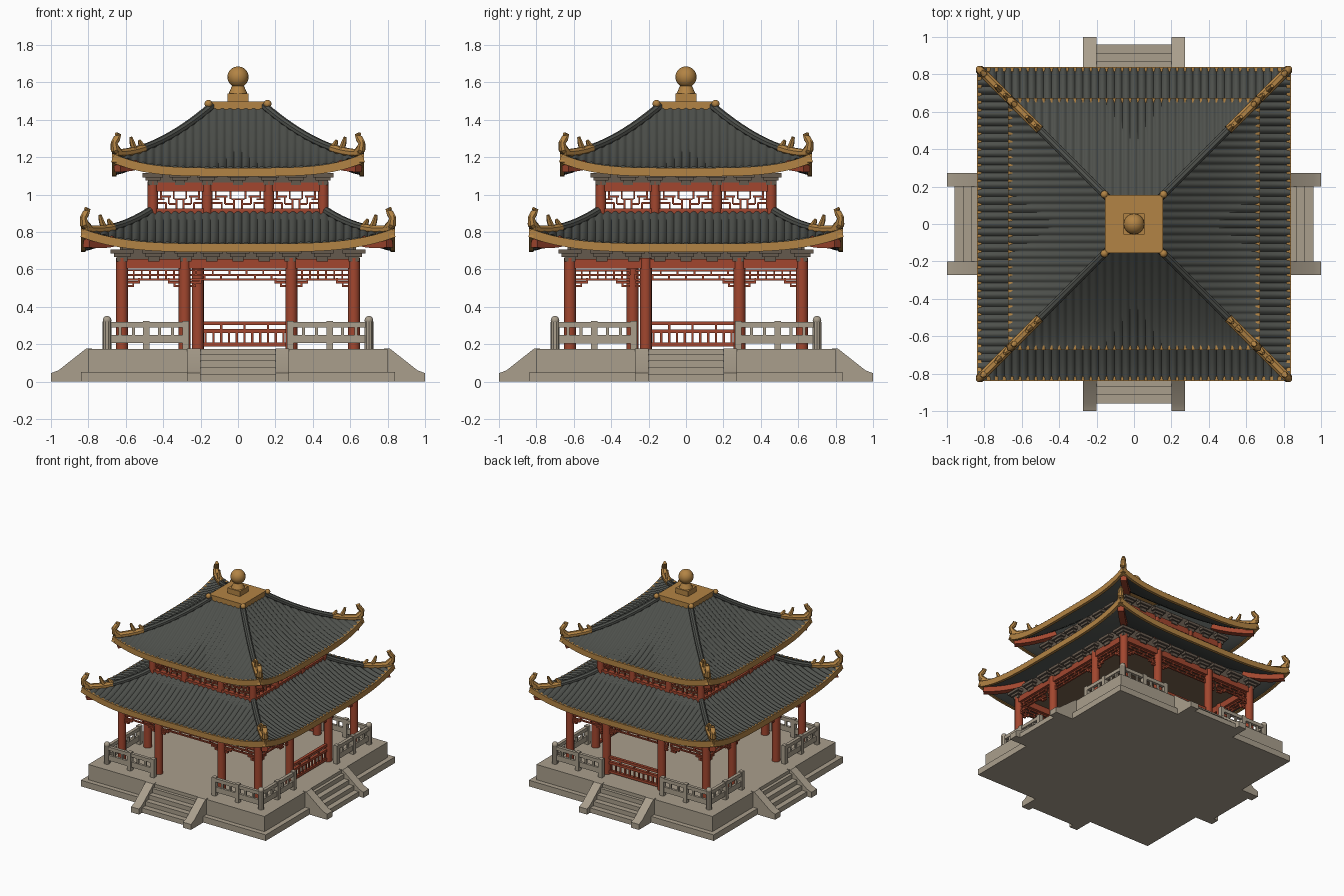
import bpy, bmesh, math
from mathutils import Vector, Matrix

if "Cube" in bpy.data.objects:
    bpy.data.objects.remove(bpy.data.objects["Cube"])


def material(name, rgb):
    m = bpy.data.materials.new(name)
    m.diffuse_color = (*rgb, 1)
    m.use_nodes = True
    m.node_tree.nodes["Principled BSDF"].inputs["Base Color"].default_value = m.diffuse_color
    return m


STONE = material("pale_stone", (0.40, 0.345, 0.265))
RED = material("red_lacquer", (0.36, 0.062, 0.028))
ROOF = material("grey_tile", (0.075, 0.08, 0.071))
GOLD = material("ochre_gold", (0.45, 0.23, 0.058))
BRACKET = material("bracket_brown", (0.13, 0.10, 0.075))
CEILING = material("ceiling_brown", (0.19, 0.125, 0.075))
SOFFIT = material("soffit_slate", (0.085, 0.095, 0.088))


# ---------- helpers ----------
def box(bm, x0, x1, y0, y1, z0, z1):
    m = Matrix.Translation(((x0 + x1) / 2, (y0 + y1) / 2, (z0 + z1) / 2))
    m = m @ Matrix.Diagonal((abs(x1 - x0), abs(y1 - y0), abs(z1 - z0), 1))
    bmesh.ops.create_cube(bm, size=1, matrix=m)


def cyl(bm, x, y, z0, z1, r, r2=None, n=16):
    bmesh.ops.create_cone(bm, cap_ends=True, segments=n, radius1=r, radius2=r if r2 is None else r2,
                          depth=z1 - z0, matrix=Matrix.Translation((x, y, (z0 + z1) / 2)))


def ball(bm, x, y, z, r):
    bmesh.ops.create_uvsphere(bm, u_segments=16, v_segments=10, radius=r, matrix=Matrix.Translation((x, y, z)))


def sweep(bm, pts, radii, side, n=8, tall=1.0):
    """Tube along a path lying in a vertical plane whose normal is side."""
    pts, side, rings = [Vector(p) for p in pts], Vector(side).normalized(), []
    for i, p in enumerate(pts):
        tan = (pts[min(i + 1, len(pts) - 1)] - pts[max(i - 1, 0)]).normalized()
        up = side.cross(tan)
        r = radii[i] if isinstance(radii, (list, tuple)) else radii
        ang = [2 * math.pi * (k + 0.5) / n for k in range(n)]
        rings.append([bm.verts.new(p + side * r * math.cos(a) + up * r * tall * math.sin(a)) for a in ang])
    for a, b in zip(rings, rings[1:]):
        for k in range(n):
            bm.faces.new((a[k], a[(k + 1) % n], b[(k + 1) % n], b[k]))
    bm.faces.new(rings[0])
    bm.faces.new(rings[-1][::-1])


def part(name, mat, build, sides=(0, 1, 2, 3), closed=True, angle=35):
    """Build the front-side geometry once and turn copies onto the other sides."""
    src = bmesh.new()
    build(src)
    if closed:
        bmesh.ops.recalc_face_normals(src, faces=src.faces)
    tmp, me, bm = bpy.data.meshes.new("tmp"), bpy.data.meshes.new(name), bmesh.new()
    src.to_mesh(tmp)
    for k in sides:
        n = len(bm.verts)
        bm.from_mesh(tmp)
        bm.verts.ensure_lookup_table()
        bmesh.ops.rotate(bm, verts=bm.verts[n:], matrix=Matrix.Rotation(k * math.pi / 2, 3, 'Z'))
    bm.to_mesh(me)
    bpy.data.meshes.remove(tmp)
    me.materials.append(mat)
    me.shade_smooth()
    me.set_sharp_from_angle(angle=math.radians(angle))
    bpy.context.collection.objects.link(bpy.data.objects.new(name, me))


ONE = (0,)

# ---------- stone platform ----------
def platform(bm):
    box(bm, -.84, .84, -.84, .84, 0, .05)
    box(bm, -.80, .80, -.80, .80, .05, .175)
part("platform", STONE, platform, ONE)


def stairs(bm):
    for i in range(4):
        box(bm, -.21, .21, -.96 + .045 * i, -.78, 0, .04 + .036 * i)
    for s in (-1, 1):                                   # sloping cheek walls
        prof = [(-1, 0), (-1, .045), (-.96, .06), (-.81, .178), (-.78, .178), (-.78, 0)]
        f = bm.faces.new([bm.verts.new((s * .2, y, z)) for y, z in prof])
        new = bmesh.ops.extrude_face_region(bm, geom=[f])["geom"]
        bmesh.ops.translate(bm, vec=(s * .072, 0, 0), verts=[v for v in new if isinstance(v, bmesh.types.BMVert)])
part("stairs", STONE, stairs)


def balustrade(bm):
    cyl(bm, .70, -.70, .17, .32, .024, n=10)
    ball(bm, .70, -.70, .328, .023)
    for s in (-1, 1):
        box(bm, s * .27, s * .70, -.713, -.687, .29, .318)
        box(bm, s * .27, s * .70, -.71, -.69, .205, .248)
        for x in (.28, .49):
            box(bm, s * (x - .017), s * (x + .017), -.717, -.683, .17, .325)
        for x in (.35, .42, .56, .63):
            box(bm, s * (x - .008), s * (x + .008), -.708, -.692, .24, .295)
part("stone_balustrade", STONE, balustrade)

# ---------- lower storey ----------
def pillars(xs):
    return lambda bm: [cyl(bm, x, -.62, .175, .66, .032) for x in xs]
part("front_left_pillars", RED, pillars((-.285, .285, .62)), (0, 3))
part("right_pillars", RED, pillars((-.215, .285, .62)), (1,))
part("back_pillars", RED, pillars((-.285, .215, .62)), (2,))


def lower_beam(bm):
    box(bm, -.64, .64, -.642, -.598, .605, .655)
    for a, b in ((-.60, -.30), (-.27, .27), (.30, .60)):   # hanging fretwork
        for z in (.595, .57, .545):
            box(bm, a, b, -.627, -.613, z - .005, z + .005)
        n = round((b - a) / .045)
        for i in range(n + 1):
            x = a + (b - a) * i / n
            z0 = .545 + (.025 if i % 2 else 0)
            box(bm, x - .005, x + .005, -.627, -.613, z0, z0 + .03)
        for x, s in ((a, 1), (b, -1)):                   # stepped corner pieces
            for w, z in ((.075, .525), (.045, .505)):
                box(bm, x, x + s * w, -.628, -.612, z, z + .012)
                box(bm, x + s * (w - .01), x + s * w, -.628, -.612, z, z + .03)
part("lower_beam_fretwork", RED, lower_beam)


def red_railing(x0, x1):
    def build(bm):
        for z in (.198, .27, .312):
            box(bm, x0, x1, -.632, -.608, z - .01, z + .01)
        for i in range(13):
            x = x0 + (x1 - x0) * i / 12
            box(bm, x - .006, x + .006, -.626, -.614, .198, .27 if i % 3 else .312)
    return build
part("right_railing", RED, red_railing(-.215, .285), (1,))
part("back_railing", RED, red_railing(-.285, .215), (2,))


def brackets(half, cols, z, size):
    def build(bm):
        box(bm, -half, half, -half - .012, -half + .02, z, z + .085)
        for x in cols:
            for w, z0, z1 in ((.55, -.012, .012), (.8, .012, .03), (1.1, .03, .052)):
                box(bm, x - size * w, x + size * w, -half - size * w, -half + .02, z + z0, z + z1)
    return build
part("lower_brackets", BRACKET, brackets(.62, (-.62, -.45, -.28, -.14, 0, .14, .28, .45, .62), .655, .055))
part("lower_ceiling", CEILING, lambda bm: box(bm, -.61, .61, -.61, .61, .655, .668), ONE)

# ---------- upper storey ----------
def upper_frame(bm):
    for x in (-.165, .165, .455):
        cyl(bm, x, -.455, .86, 1.07, .028)
    box(bm, -.455, .455, -.475, -.435, .87, .925)
    box(bm, -.455, .455, -.475, -.435, 1.015, 1.065)
    for a, b in ((-.43, -.19), (-.14, .14), (.19, .43)):   # key-pattern windows
        c = (a + b) / 2
        w = (b - a) / 2
        for s in (-1, 1):
            for u0, u1, v in ((.15, .5, .95), (.6, 1, .955), (.4, .85, .99), (0, .25, .975), (.7, 1, .975)):
                box(bm, c + s * w * u0, c + s * w * u1, -.462, -.448, v - .005, v + .005)
            for u, v0, v1 in ((.15, .92, .975), (.5, .95, .99), (.62, .925, .955), (.85, .975, 1.02), (.28, .975, 1.02)):
                box(bm, c + s * w * u - .005, c + s * w * u + .005, -.462, -.448, v0, v1)
part("upper_frame", RED, upper_frame)
part("upper_brackets", BRACKET, brackets(.455, (-.455, -.31, -.165, 0, .165, .31, .455), 1.062, .05))
part("upper_floor", CEILING, lambda bm: box(bm, -.45, .45, -.45, .45, .88, .892), ONE)
part("upper_ceiling", CEILING, lambda bm: box(bm, -.45, .45, -.45, .45, 1.07, 1.08), ONE)

# ---------- the two roofs ----------
def make_roof(name, top, eave, ztop, drop, lift):
    def rz(x, d):
        t = (d - top) / (eave - top)
        return ztop - drop * (1 - max(0, 1 - t) ** 1.4) + lift * min(1, abs(x) / d) ** 4 * t * t

    def sheet(step, rows, offset, amp, flip):
        def build(bm):
            n, cols = round(eave / step), []
            for i in range(-n, n + 1):
                x = eave * .998 * i / n
                start = max(top, abs(x))
                wave = amp * abs(math.cos(math.pi * x / .042))
                ds = [start + (eave - start) * j / rows for j in range(rows + 1)]
                cols.append([bm.verts.new((x, -d, rz(x, d) + offset + wave)) for d in ds])
            for a, b in zip(cols, cols[1:]):
                for j in range(rows):
                    q = (a[j], a[j + 1], b[j + 1], b[j])
                    bm.faces.new(q[::-1] if flip else q)
        return build
    part(name + "_tiles", ROOF, sheet(.007, 9, 0, .014, False), closed=False, angle=80)
    part(name + "_soffit", SOFFIT, sheet(.04, 9, -.035, 0, True), closed=False)

    xs = [eave * i / 24 for i in range(-24, 25)]
    part(name + "_eave_trim", GOLD,
         lambda bm: sweep(bm, [(x, -eave + .008, rz(x, eave) - .015) for x in xs], .017, (0, 1, 0), 4, 1.9))

    def hip(a, b, dz, n=10):
        return [(d, -d, rz(d, d) + dz) for d in (a + (b - a) * i / n for i in range(n + 1))]
    side, g = (1, 1, 0), eave - .165
    part(name + "_hip_ridge", ROOF, lambda bm: sweep(bm, hip(top, g, .014), .021, side))

    def gold_hip(bm):
        sweep(bm, hip(g, eave - .012, .012), .025, side)
        z = rz(eave, eave)
        horn = [(-.035, .01), (-.012, .035), (-.008, .065), (-.022, .09), (-.03, .108), (-.018, .116)]
        sweep(bm, [(eave + a, -eave - a, z + b) for a, b in horn], [.024, .026, .02, .02, .017, .008], side)
        for d, h in ((eave - .105, .065), (eave - .15, .035)):    # small ridge figures
            z = rz(d, d) + .025
            sweep(bm, [(d - .012, -d + .012, z), (d, -d, z + h * .5), (d + .008, -d - .008, z + h)],
                  [.018, .015, .009], side, 6)
    part(name + "_hip_ornament", GOLD, gold_hip)
    part(name + "_corner_beam", RED, lambda bm: sweep(bm, hip(eave - .25, eave - .025, -.06, 6), .034, side, 4, 1.1))


make_roof("lower_roof", .47, .835, .90, .17, .08)
make_roof("upper_roof", .14, .67, 1.46, .325, .075)

# ---------- gold cap and finial ----------
def cap(bm):
    box(bm, -.155, .155, -.155, .155, 1.455, 1.498)
    for x in (-.158, .158):
        for y in (-.158, .158):
            ball(bm, x, y, 1.485, .021)
    box(bm, -.056, .056, -.056, .056, 1.495, 1.54)
    cyl(bm, 0, 0, 1.54, 1.585, .05, .03)
    ball(bm, 0, 0, 1.628, .057)
part("roof_cap_finial", GOLD, cap, ONE)
